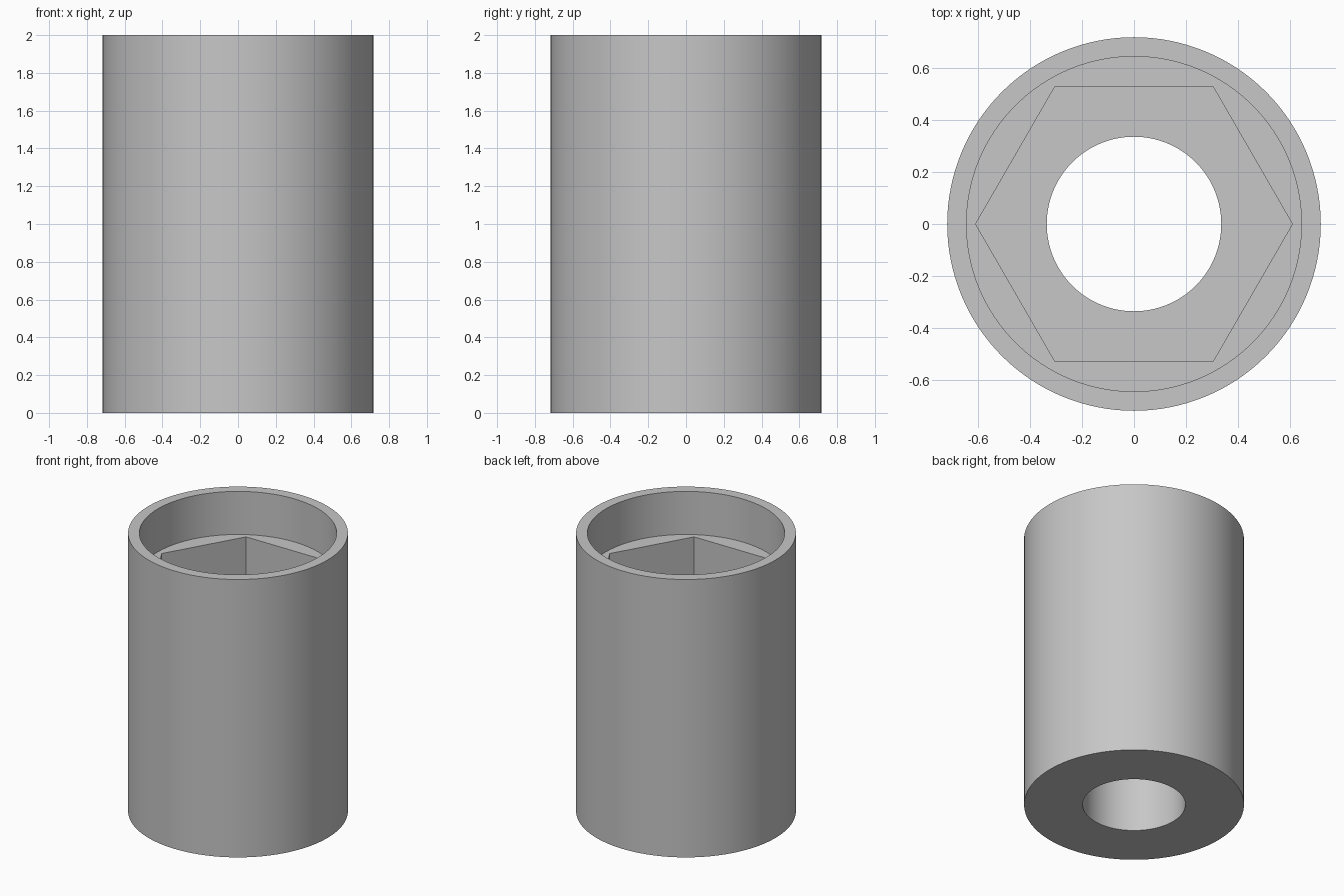
import bpy
import math

OUTER_R, RECESS_R, HEX_R, BORE_R = 0.717, 0.643, 0.608, 0.335
HEIGHT, RECESS_Z, HEX_Z = 2.0, 1.69, 1.0
SIDES = 128

cube = bpy.data.objects.get("Cube")
if cube:
    bpy.data.objects.remove(cube, do_unlink=True)

# Single grey material
grey = bpy.data.materials.new("plain_grey")
grey.use_nodes = True
color = (0.57, 0.57, 0.57, 1)
grey.diffuse_color = color
grey.node_tree.nodes["Principled BSDF"].inputs["Base Color"].default_value = color


def cylinder(name, radius, bottom, top, sides=SIDES):
    bpy.ops.mesh.primitive_cylinder_add(
        vertices=sides, radius=radius, depth=top - bottom,
        location=(0, 0, (bottom + top) / 2), rotation=(0, 0, math.pi / 2))
    obj = bpy.context.object
    obj.name = name
    obj.data.materials.append(grey)
    return obj


# Outer sleeve
sleeve = cylinder("socket_sleeve", OUTER_R, 0, HEIGHT)

# Round top recess, hexagonal pocket and through bore
above = HEIGHT + 0.1
cutters = [
    cylinder("recess_cutter", RECESS_R, RECESS_Z, above),
    cylinder("hex_pocket_cutter", HEX_R, HEX_Z, above, 6),
    cylinder("bore_cutter", BORE_R, -0.1, above + 0.1),
]
bpy.ops.object.select_all(action="DESELECT")
sleeve.select_set(True)
bpy.context.view_layer.objects.active = sleeve
for cutter in cutters:
    cutter.hide_render = True
    cut = sleeve.modifiers.new(cutter.name, "BOOLEAN")
    cut.operation = "DIFFERENCE"
    cut.solver = "EXACT"
    cut.object = cutter
    bpy.ops.object.modifier_apply(modifier=cut.name)
    bpy.data.objects.remove(cutter, do_unlink=True)

# Smooth round walls with crisp rims
bpy.ops.object.shade_smooth_by_angle(angle=math.radians(30))
